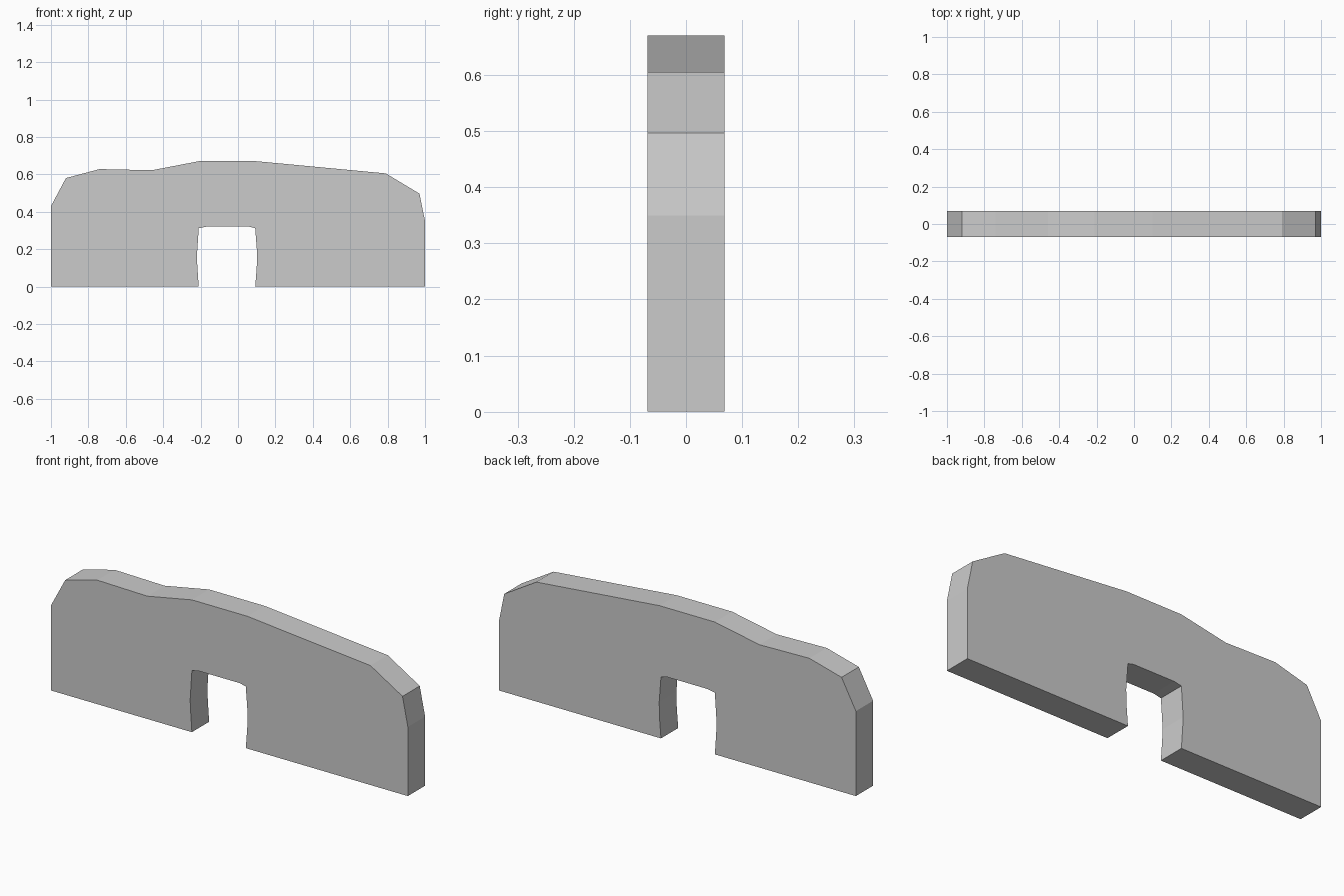
import bpy, bmesh

if "Cube" in bpy.data.objects:
    bpy.data.objects.remove(bpy.data.objects["Cube"])

HALF = 0.069  # half the wall thickness

# Outer silhouette of the wall, left foot up and over to right foot
outline = [(-1, 0), (-1, 0.43), (-0.92, 0.58), (-0.74, 0.628), (-0.46, 0.622),
           (-0.21, 0.67), (0.10, 0.67), (0.79, 0.605), (0.97, 0.497),
           (1, 0.35), (1, 0)]

# Doorway with slightly bowed jambs, right foot back to left foot
doorway = [(0.092, 0), (0.10, 0.10), (0.102, 0.18), (0.092, 0.312),
           (0.06, 0.32), (-0.17, 0.32), (-0.21, 0.312),
           (-0.22, 0.16), (-0.217, 0.10), (-0.21, 0)]


def extruded_wall(name, profile, half):
    bm = bmesh.new()
    front = bm.faces.new([bm.verts.new((x, -half, z)) for x, z in profile])
    ext = bmesh.ops.extrude_face_region(bm, geom=[front], use_keep_orig=True)
    verts = [g for g in ext["geom"] if isinstance(g, bmesh.types.BMVert)]
    bmesh.ops.translate(bm, verts=verts, vec=(0, 2 * half, 0))
    bmesh.ops.recalc_face_normals(bm, faces=bm.faces)
    # Split the concave side faces cleanly
    bmesh.ops.triangulate(bm, faces=[f for f in bm.faces if len(f.verts) > 4])
    mesh = bpy.data.meshes.new(name)
    bm.to_mesh(mesh)
    bm.free()
    obj = bpy.data.objects.new(name, mesh)
    bpy.context.collection.objects.link(obj)
    return obj


# Thick wall with the doorway notch
extruded_wall("wall_with_doorway", outline + doorway, HALF)
